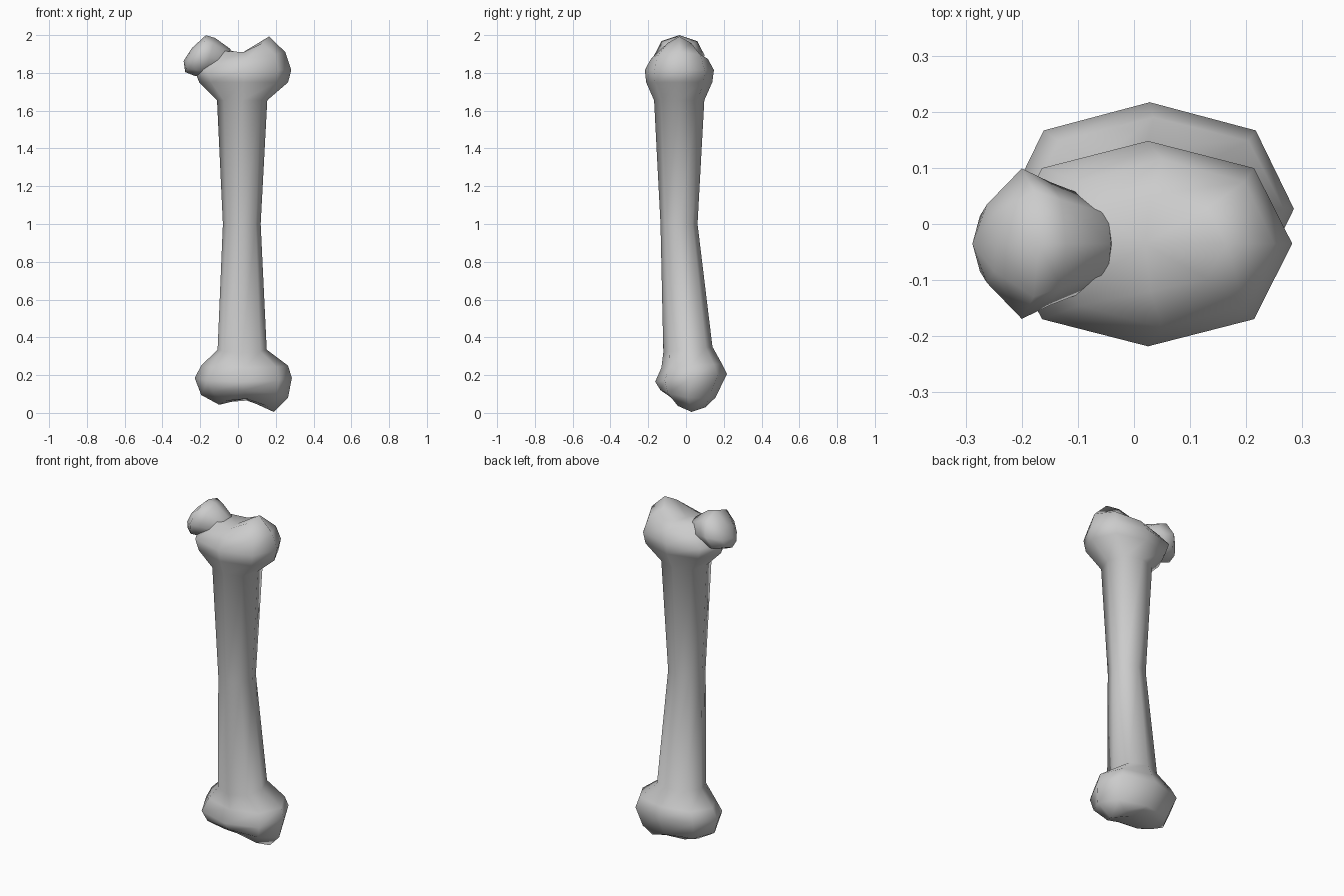
import bpy, bmesh, math
from mathutils import Vector

if "Cube" in bpy.data.objects:
    bpy.data.objects.remove(bpy.data.objects["Cube"])

SIDES = 8


def loft(name, start, rings, end):
    """Skin closed rings of points between two poles."""
    bm = bmesh.new()
    loops = [[bm.verts.new(p) for p in ring] for ring in rings]
    for a, b in zip(loops, loops[1:]):
        for i in range(SIDES):
            j = (i + 1) % SIDES
            bm.faces.new((a[i], a[j], b[j], b[i]))
    for pole, loop in ((start, loops[0]), (end, loops[-1])):
        v = bm.verts.new(pole)
        for i in range(SIDES):
            bm.faces.new((v, loop[i], loop[(i + 1) % SIDES]))
    bmesh.ops.recalc_face_normals(bm, faces=bm.faces)
    mesh = bpy.data.meshes.new(name)
    bm.to_mesh(mesh)
    bm.free()
    for p in mesh.polygons:
        p.use_smooth = True
    obj = bpy.data.objects.new(name, mesh)
    bpy.context.collection.objects.link(obj)
    return obj


def angles():
    return [(math.cos(t), math.sin(t), 1.04 if i % 2 else 1.0)
            for i, t in ((i, i * math.tau / SIDES) for i in range(SIDES))]


def body_ring(cx, cy, z, rx, ry, lean=0, saddle=0, pitch=0):
    """Horizontal ring, optionally leaning in x, saddled, or pitched in y."""
    return [(cx + rx * c * k, cy + ry * s * k,
             z + lean * c + saddle * c * c + pitch * s) for c, s, k in angles()]


def head_ring(x, z, r_up, r_side):
    """Ring around the tilted axis of the ball head."""
    up = Vector((0.27, 0, 0.96))
    return [Vector((x, -0.035 + r_side * s, z)) + up * r_up * c for c, s, k in angles()]


# shaft with the two knuckles below and the broad lobe above
loft("bone_shaft", (0.035, 0.03, 0.075), [
    body_ring(0.045, 0.03, 0.07, 0.145, 0.10, -0.019, -0.046, -0.005),
    body_ring(0.035, 0.01, 0.10, 0.23, 0.145, -0.007, -0.012, -0.02),
    body_ring(0.028, 0.027, 0.185, 0.257, 0.19, pitch=0.02),
    body_ring(0.035, 0.03, 0.25, 0.23, 0.16, pitch=0.01),
    body_ring(0.022, 0.01, 0.335, 0.13, 0.13, pitch=0.015),
    body_ring(0.02, -0.037, 1.0, 0.10, 0.098),
    body_ring(0.022, -0.036, 1.655, 0.133, 0.133),
    body_ring(0.03, -0.036, 1.75, 0.235, 0.175),
    body_ring(0.025, -0.035, 1.815, 0.257, 0.183),
    body_ring(0.05, -0.035, 1.875, 0.20, 0.15, 0.02, 0.015),
    body_ring(0.03, -0.035, 1.91, 0.135, 0.085, 0.03, 0.053),
], (0.02, -0.035, 1.905))

# ball head and its neck on the upper left
loft("ball_head", (-0.03, -0.035, 1.85), [
    head_ring(-0.06, 1.86, 0.07, 0.075),
    head_ring(-0.15, 1.882, 0.107, 0.11),
    head_ring(-0.20, 1.892, 0.112, 0.134),
    head_ring(-0.262, 1.868, 0.066, 0.07),
], (-0.288, -0.035, 1.863))
